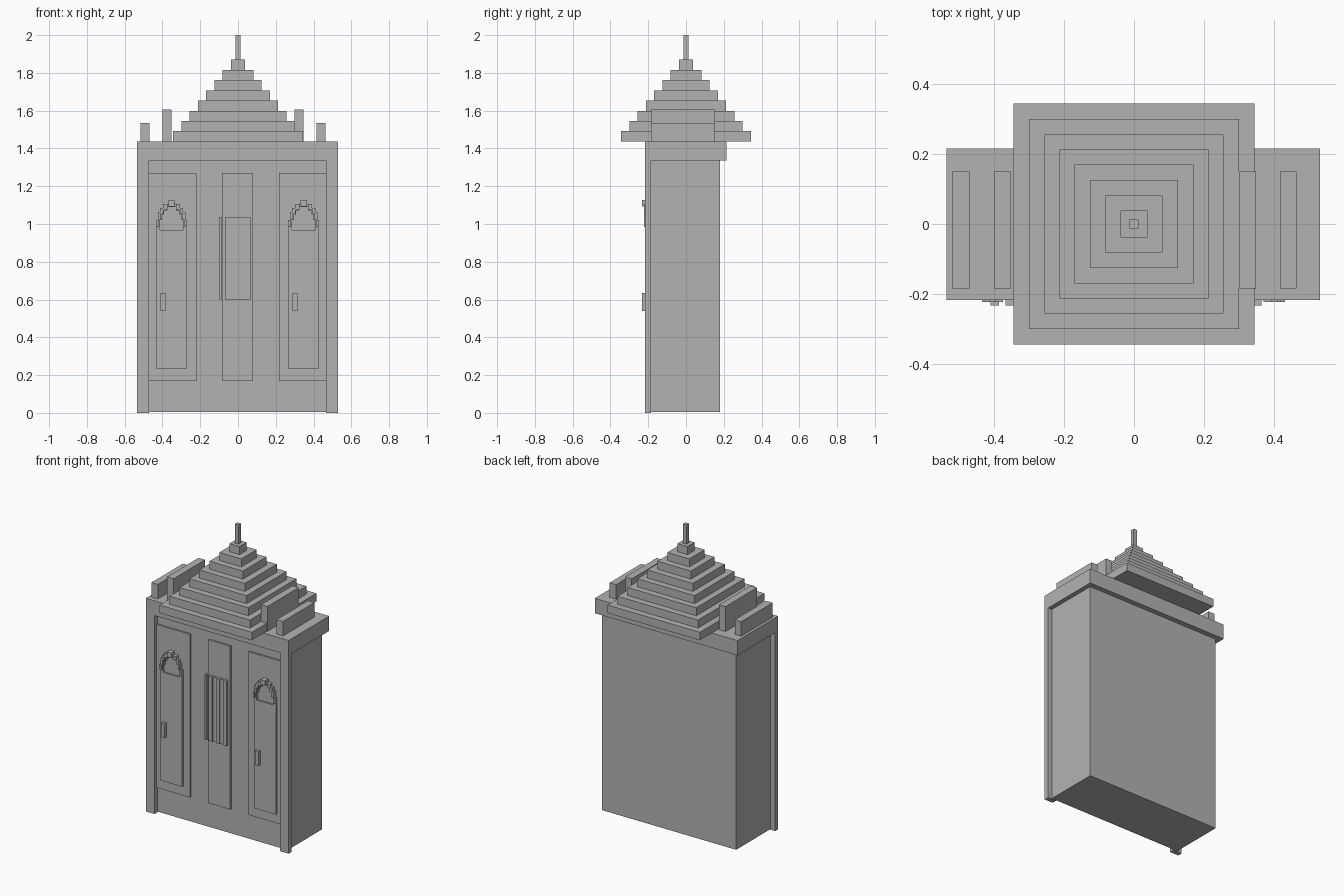
import bpy
import bmesh
from mathutils import Matrix, Vector

cube = bpy.data.objects.get("Cube")
if cube:
    bpy.data.objects.remove(cube, do_unlink=True)

# One plain stone colour
GREY = (0.45, 0.45, 0.45, 1.0)
stone = bpy.data.materials.new("stone grey")
stone.diffuse_color = GREY
stone.use_nodes = True
stone.node_tree.nodes["Principled BSDF"].inputs["Base Color"].default_value = GREY


def finish(name, bm):
    mesh = bpy.data.meshes.new(name)
    bmesh.ops.recalc_face_normals(bm, faces=bm.faces)
    bm.to_mesh(mesh)
    bm.free()
    mesh.materials.append(stone)
    obj = bpy.data.objects.new(name, mesh)
    bpy.context.collection.objects.link(obj)
    return obj


def boxes(name, *spans):
    """One object from boxes given as (x0, x1, y0, y1, z0, z1)."""
    bm = bmesh.new()
    for x0, x1, y0, y1, z0, z1 in spans:
        centre = Vector(((x0 + x1) / 2, (y0 + y1) / 2, (z0 + z1) / 2))
        size = Matrix.Diagonal((x1 - x0, y1 - y0, z1 - z0, 1))
        bmesh.ops.create_cube(bm, size=1, matrix=Matrix.Translation(centre) @ size)
    return finish(name, bm)


def plate(name, outline, y_back, y_front):
    """Extrude an (x, z) outline towards the front."""
    bm = bmesh.new()
    face = bm.faces.new([bm.verts.new((x, y_back, z)) for x, z in outline])
    moved = bmesh.ops.extrude_face_region(bm, geom=[face])["geom"]
    verts = [v for v in moved if isinstance(v, bmesh.types.BMVert)]
    bmesh.ops.translate(bm, verts=verts, vec=(0, y_front - y_back, 0))
    return finish(name, bm)


def stepped_arch(cx, z0, steps):
    """Symmetric outline from (half width, top height) steps."""
    right, z = [], z0
    for half, top in steps:
        right += [(half, z), (half, top)]
        z = top
    return [(cx + x, z) for x, z in right] + [(cx - x, z) for x, z in reversed(right)]


# Main body, front pillars and cornice
WALL, PANEL, DOOR, FRONT = -0.185, -0.197, -0.211, -0.217
boxes("body", (-0.50, 0.50, WALL, 0.18, 0.004, 1.34))
for side, x0, x1 in (("right", -0.535, -0.47), ("left", 0.467, 0.53)):
    boxes(side + "_pillar", (x0, x1, FRONT, WALL, 0, 1.337))
boxes("cornice", (-0.535, 0.53, FRONT, 0.215, 1.337, 1.437))

# Raised wall panels
for name, x0, x1 in (("right", -0.47, -0.22), ("centre", -0.085, 0.08),
                     ("left", 0.217, 0.467)):
    boxes(name + "_panel", (x0, x1, PANEL, WALL, 0.17, 1.27))

# Doors with stepped arched windows and handles
OUTER = [(0.082, 1.02), (0.072, 1.063), (0.061, 1.085), (0.045, 1.106), (0.017, 1.112)]
INNER = [(0.061, 1.02), (0.052, 1.05), (0.040, 1.07), (0.024, 1.09)]
for side, cx in (("right", -0.351), ("left", 0.348)):
    door = plate(side + "_door", stepped_arch(cx, 0.235, OUTER), WALL, DOOR)
    cutter = plate(side + "_window_cutter", stepped_arch(cx, 0.968, INNER),
                   PANEL - 0.002, DOOR - 0.03)
    cutter.hide_render = True
    cutter.hide_viewport = True
    cutter.display_type = 'WIRE'
    cut = door.modifiers.new("window", 'BOOLEAN')
    cut.object = cutter
    cut.solver = 'EXACT'

    # Bake the opening, then drop the cutter
    bpy.context.view_layer.update()
    graph = bpy.context.evaluated_depsgraph_get()
    baked = bpy.data.meshes.new_from_object(door.evaluated_get(graph))
    door.modifiers.clear()
    door.data = baked
    bpy.data.objects.remove(cutter, do_unlink=True)

    # Small blocks stepping up both sides of the arch
    blocks = []
    for x0, x1, z0, z1 in ((0.068, 0.082, 0.985, 1.02), (0.058, 0.072, 1.02, 1.063),
                           (0.044, 0.061, 1.056, 1.085), (0.022, 0.045, 1.078, 1.106)):
        for s in (-1, 1):
            a, b = sorted((cx + s * x0, cx + s * x1))
            blocks.append((a, b, -0.222, PANEL, z0, z1))
    boxes(side + "_arch_blocks", *blocks)
    boxes(side + "_keystone", (cx - 0.016, cx + 0.016, -0.232, PANEL, 1.093, 1.126))
    boxes(side + "_door_handle", (cx - 0.059, cx - 0.034, -0.232, PANEL, 0.54, 0.635))

# Centre grille: one free bar and a row of bars in alternating depth
bars = [(-0.10, -0.088, -0.214, WALL, 0.60, 1.037)]
for i in range(5):
    x = -0.07 + 0.027 * i
    bars.append((x, x + 0.027, -0.214 if i % 2 == 0 else -0.207, PANEL, 0.60, 1.037))
boxes("grille", *bars)

# Stepped pyramid roof and spire
z = 1.437
for i, half in enumerate((0.344, 0.30, 0.256, 0.213, 0.17, 0.125, 0.082, 0.038)):
    top = 1.437 + 0.0541 * (i + 1)
    boxes(f"roof_tier_{i + 1}", (-half, half, -half, half, z, top))
    z = top
boxes("spire", (-0.013, 0.013, -0.013, 0.013, z, 2.0))

# Ridge blocks on the cornice
for name, x0, x1, top in (("right_outer", -0.517, -0.469, 1.535),
                          ("right_inner", -0.40, -0.351, 1.605),
                          ("left_inner", 0.30, 0.348, 1.605),
                          ("left_outer", 0.416, 0.464, 1.535)):
    boxes(name + "_ridge_block", (x0, x1, -0.184, 0.15, 1.437, top))
